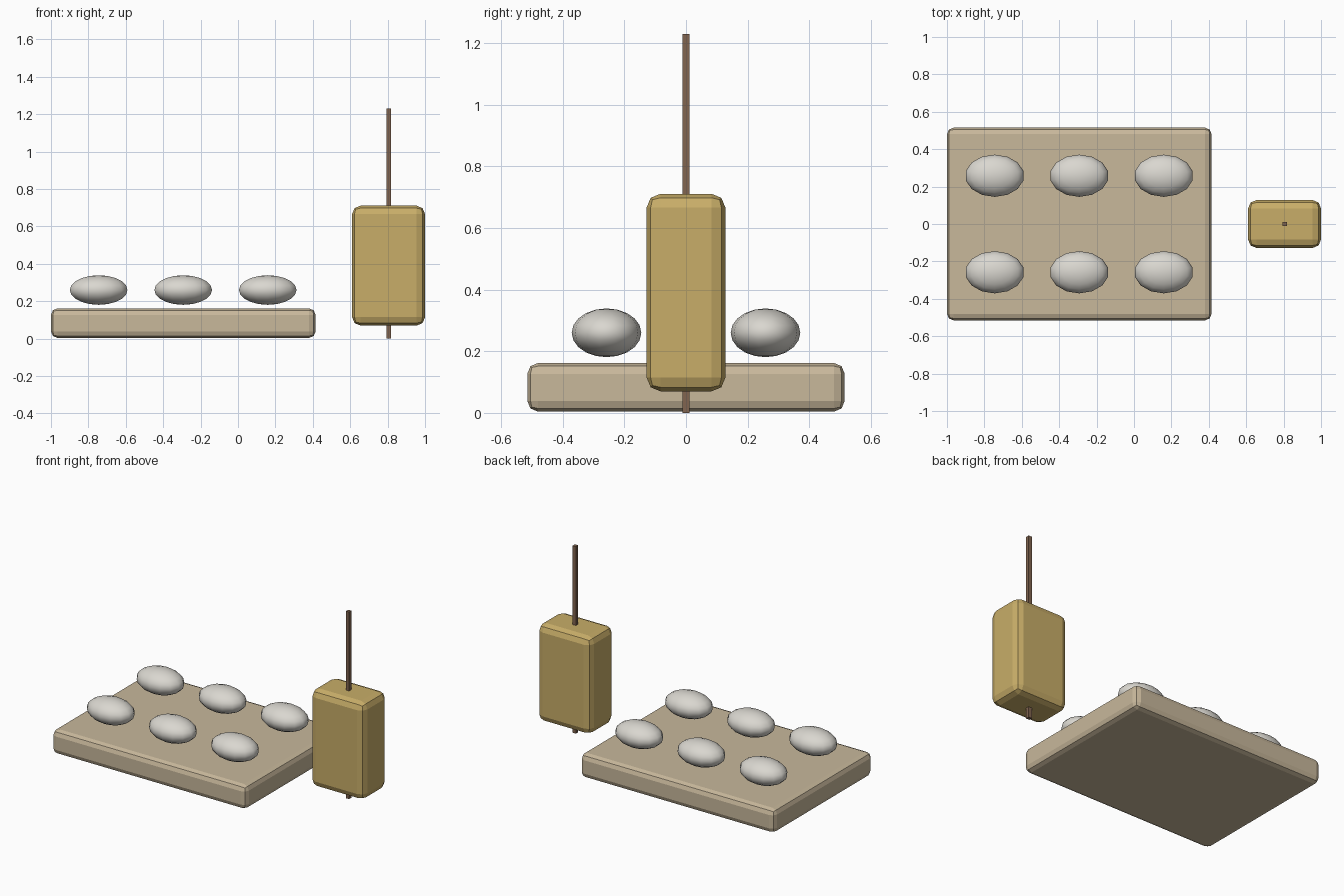
import bpy

if "Cube" in bpy.data.objects:
    bpy.data.objects.remove(bpy.data.objects["Cube"])


def material(name, color):
    m = bpy.data.materials.new(name)
    m.diffuse_color = (*color, 1)
    m.use_nodes = True
    m.node_tree.nodes["Principled BSDF"].inputs["Base Color"].default_value = m.diffuse_color
    return m


TAN = material("tray tan", (0.58, 0.48, 0.33))
GOLD = material("block gold", (0.58, 0.42, 0.14))
STONE = material("pale stone", (0.70, 0.68, 0.63))
BROWN = material("stick brown", (0.22, 0.13, 0.08))


def box(name, x, y, z, mat, bevel=0.0):
    """Box from (min, max) ranges, with optional rounded edges."""
    bpy.ops.mesh.primitive_cube_add(
        size=1, location=[(a + b) / 2 for a, b in (x, y, z)])
    ob = bpy.context.object
    ob.name = name
    ob.scale = [b - a for a, b in (x, y, z)]
    bpy.ops.object.transform_apply(location=False, rotation=False, scale=True)
    ob.data.materials.append(mat)
    if bevel:
        mod = ob.modifiers.new("rounded edges", 'BEVEL')
        mod.width = bevel
        mod.segments = 2
    return ob


# Tray slab
box("tray", (-1.0, 0.415), (-0.515, 0.515), (0.004, 0.162), TAN, 0.035)

# Upright block on a thin square stick
box("block", (0.61, 1.0), (-0.128, 0.128), (0.07, 0.711), GOLD, 0.045)
box("stick", (0.793, 0.817), (-0.012, 0.012), (0.0, 1.23), BROWN)

# Two rows of three oval stones floating just above the tray
for row, y in enumerate((-0.258, 0.258)):
    for col in range(3):
        bpy.ops.mesh.primitive_uv_sphere_add(
            segments=14, ring_count=10, radius=1,
            location=(-0.745 + 0.452 * col, y, 0.26))
        stone = bpy.context.object
        stone.name = f"stone_{row + 1}_{col + 1}"
        stone.scale = (0.158, 0.113, 0.079)
        bpy.ops.object.transform_apply(location=False, rotation=False, scale=True)
        bpy.ops.object.shade_smooth()
        stone.data.materials.append(STONE)
